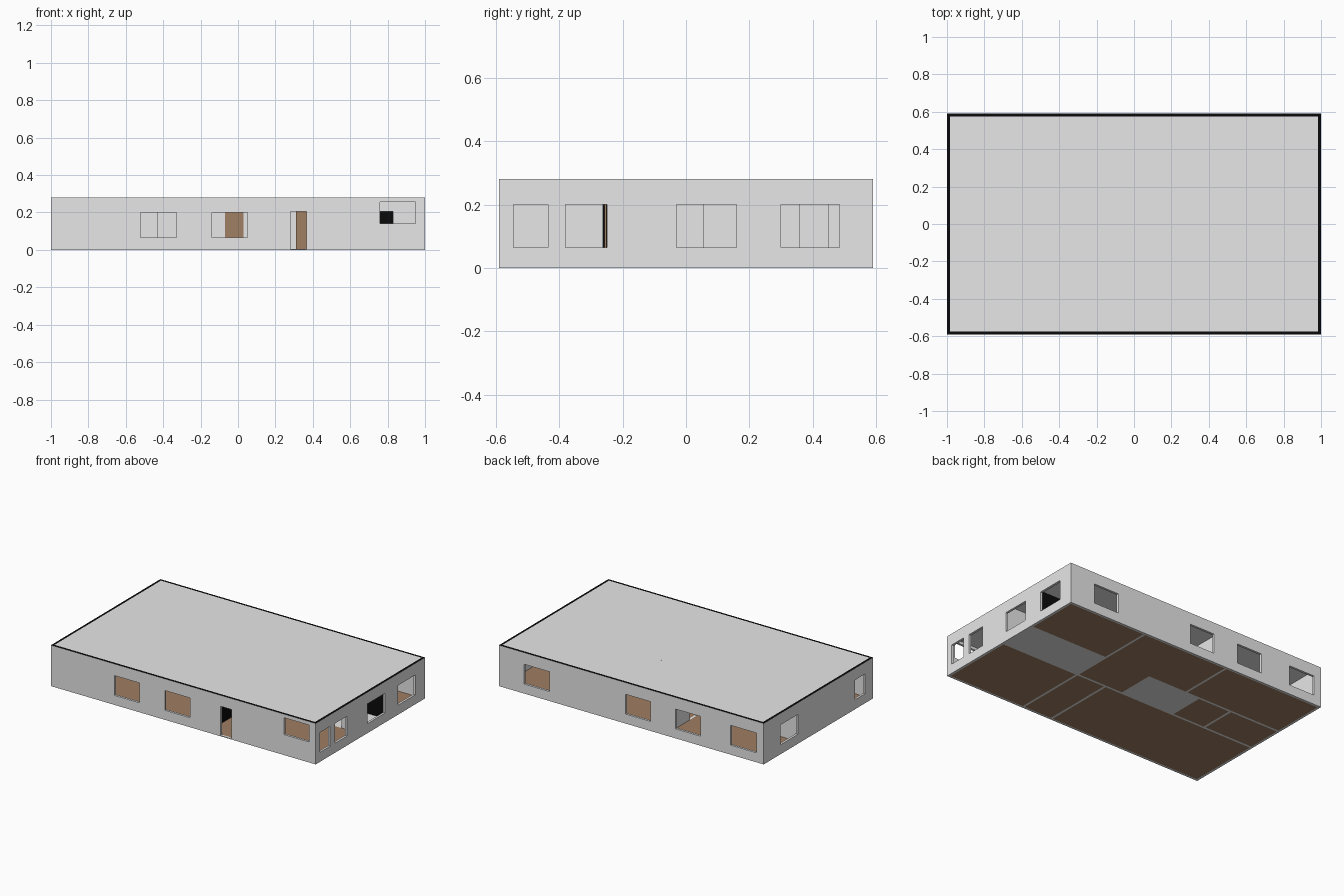
import bpy, bmesh
from mathutils import Vector

if "Cube" in bpy.data.objects:
    bpy.data.objects.remove(bpy.data.objects["Cube"])

H = 0.28          # wall height
T = 0.0155        # wall thickness
DOOR = 0.205      # door height


def material(name, rgb):
    m = bpy.data.materials.new(name)
    m.diffuse_color = (*rgb, 1)
    m.use_nodes = True
    m.node_tree.nodes["Principled BSDF"].inputs["Base Color"].default_value = m.diffuse_color
    return m


PLASTER = material("plaster grey", (0.8, 0.8, 0.8))
WOOD = material("wood brown", (0.35, 0.21, 0.125))
TILE = material("tile grey", (0.8, 0.8, 0.8))
BLACK = material("black", (0.003, 0.003, 0.003))


def add_box(bm, x0, x1, y0, y1, z0, z1):
    r = bmesh.ops.create_cube(bm, size=1)
    for v in r["verts"]:
        v.co = Vector((x0 + (v.co.x + .5) * (x1 - x0),
                       y0 + (v.co.y + .5) * (y1 - y0),
                       z0 + (v.co.z + .5) * (z1 - z0)))


def finish(bm, name, mats, rule=None):
    me = bpy.data.meshes.new(name)
    if rule:
        bm.normal_update()
        for f in bm.faces:
            f.material_index = 1 if rule(f) else 0
    bm.to_mesh(me)
    bm.free()
    for m in mats:
        me.materials.append(m)
    ob = bpy.data.objects.new(name, me)
    bpy.context.collection.objects.link(ob)
    return ob


def box(name, mat, *dims):
    bm = bmesh.new()
    add_box(bm, *dims)
    return finish(bm, name, [mat])


def wall(name, axis, pos, a, b, openings=(), rule=None, t=T):
    """Wall along an axis from a to b; openings are (start, end, bottom, top)."""
    bm = bmesh.new()

    def piece(s, e, z0, z1):
        if e - s < 1e-4 or z1 - z0 < 1e-4:
            return
        if axis == "x":
            add_box(bm, s, e, pos - t / 2, pos + t / 2, z0, z1)
        else:
            add_box(bm, pos - t / 2, pos + t / 2, s, e, z0, z1)

    cur = a
    for s, e, z0, z1 in sorted(openings):
        piece(cur, s, 0, H)
        piece(s, e, 0, z0)
        piece(s, e, z1, H)
        cur = e
    piece(cur, b, 0, H)
    return finish(bm, name, [PLASTER, BLACK], rule)


def door(s, e):
    return (s, e, 0.005, DOOR)


def window(s, e):
    return (s, e, 0.065, 0.2)


# outer walls, with a black cap on top
def cap(f):
    return f.normal.z > 0.9 and f.calc_center_median().z > H - 0.001


E = T / 2
wall("front_wall", "x", -0.59 + E, -1, 1,
     [window(-.52, -.33), window(-.14, .05), door(.28, .365), (.76, .95, .14, .255)], cap)
wall("back_wall", "x", 0.59 - E, -1, 1,
     [window(-.945, -.75), window(-.523, -.333), window(-.145, .045), window(.62, .81)], cap)
wall("right_wall", "y", 1 - E, -.59 + T, .59 - T,
     [window(-.545, -.435), window(-.38, -.25), window(-.03, .16), window(.3, .485)], cap)
wall("left_wall", "y", -1 + E, -.59 + T, .59 - T,
     [window(-.505, -.395), window(.22, .41)], cap)

# inner walls; a few have a black painted side
def black_right(f):
    return f.normal.x > 0.9


def black_sides(f):
    return abs(f.normal.y) > 0.9


IN = 1 - T
YF, YB, YR = -.0625, .195, .205      # front, back-left and back-right cross walls
F0, F1 = -.59 + T, YF - E            # front row of rooms
M0, M1 = YF + E, YB - E              # middle row
B1 = .59 - T                         # back limit
wall("middle_wall", "x", YF, -IN, IN,
     [door(-.53, -.43), door(-.07, .03), door(.225, .35), door(.75, .83)])
wall("corridor_wall", "x", YB, -IN, .05, [door(-.76, -.675), door(-.2, -.1)])
wall("bath_back_wall", "x", YR, .4 + E, IN, [], black_sides)
wall("bedroom_wall", "y", -.25, YB + E, B1, [door(.25, .33)])
wall("right_wing_front_wall", "y", .4, F0, F1, [door(-.262, -.17)])
wall("right_wing_back_wall", "y", .4, M0, B1, [door(.36, .45)])
wall("hall_wall", "y", .175, F0, F1, [], black_right)
for i, x in enumerate((-.61, -.355, -.0925, .0425)):
    wall(f"small_room_wall_{i + 1}", "y", x, M0, M1, [], black_right if i == 2 else None)

# shower box inside the bathroom
wall("shower_left", "y", .5775, M0, .04)
wall("shower_right", "y", .7125, M0, .04)
wall("shower_back", "x", .0475, .57, .72)

# floor and ceiling panels for each room
rooms = {
    "living": (-IN, .175 - E, F0, F1, WOOD),
    "hall": (.175 + E, .4 - E, F0, F1, WOOD),
    "front_right": (.4 + E, IN, F0, F1, WOOD),
    "bathroom": (.4 + E, IN, M0, YR - E, TILE),
    "back_right": (.4 + E, IN, YR + E, B1, WOOD),
    "back_middle": (-.25 + E, .4 - E, YB + E, B1, WOOD),
    "passage": (.0425 + E, .4 - E, M0, YB + E, WOOD),
    "back_left": (-IN, -.25 - E, YB + E, B1, WOOD),
    "side_room": (-IN, -.61 - E, M0, M1, WOOD),
    "store_room": (-.61 + E, -.355 - E, M0, M1, WOOD),
    "wash_room": (-.355 + E, -.0925 - E, M0, M1, TILE),
    "closet": (-.0925 + E, .0425 - E, M0, M1, TILE),
}
for name, (x0, x1, y0, y1, mat) in rooms.items():
    box(name + "_floor", mat, x0, x1, y0, y1, 0, 0.005)
    box(name + "_ceiling", PLASTER, x0, x1, y0, y1, H - 0.006, H)

# closed closet door, open leaf in the right wing and dark wall panel
box("closet_door", WOOD, -.07, .03, YF - E, YF - E + .006, .005, DOOR)
box("open_door", WOOD, .31, .39, -.257, -.251, .005, DOOR)
box("wall_screen", BLACK, .159, .175 - E, -.29, -.1, .08, .19)
